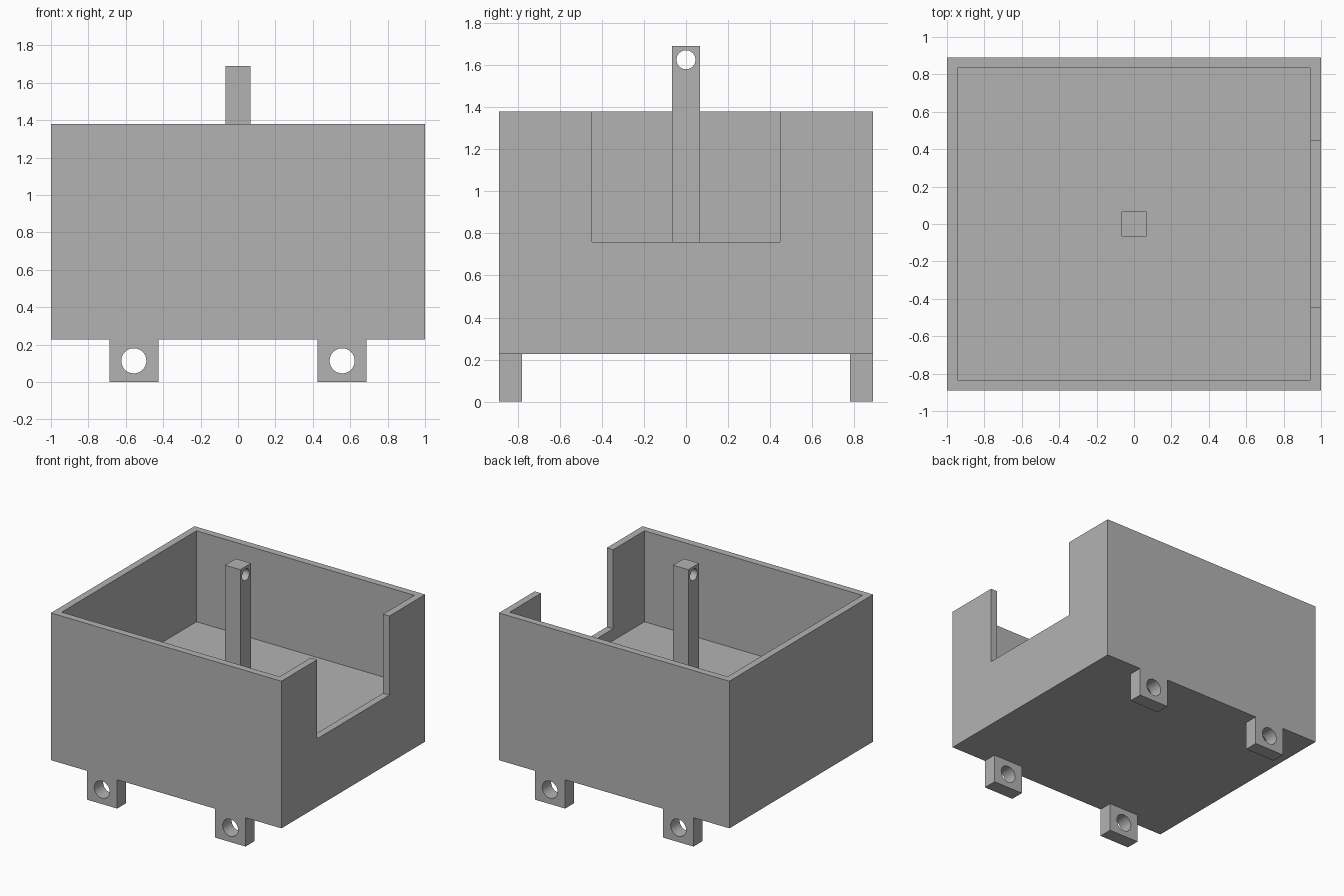
import bpy
from math import pi

if "Cube" in bpy.data.objects:
    bpy.data.objects.remove(bpy.data.objects["Cube"], do_unlink=True)

# Single material
grey = bpy.data.materials.new("plain grey")
grey.use_nodes = True
colour = (0.45, 0.45, 0.45, 1)
grey.diffuse_color = colour
grey.node_tree.nodes["Principled BSDF"].inputs["Base Color"].default_value = colour

HALF_X, HALF_Y, WALL = 1.0, 0.89, 0.055
BASE, FLOOR, SILL, RIM = 0.226, 0.667, 0.76, 1.38


def block(name, low, high):
    """Box between two opposite corners."""
    centre = [(a + b) / 2 for a, b in zip(low, high)]
    bpy.ops.mesh.primitive_cube_add(size=1, location=centre)
    ob = bpy.context.object
    ob.name = name
    ob.scale = [b - a for a, b in zip(low, high)]
    bpy.ops.object.transform_apply(location=False, rotation=False, scale=True)
    ob.data.materials.append(grey)
    return ob


def rod(radius, centre, rotation):
    """Round cutter for a drilled hole."""
    bpy.ops.mesh.primitive_cylinder_add(vertices=48, radius=radius, depth=0.4,
                                        location=centre, rotation=rotation)
    ob = bpy.context.object
    ob.data.materials.append(grey)
    return ob


def cut(ob, cutter):
    """Subtract the cutter and discard it."""
    mod = ob.modifiers.new("cut", "BOOLEAN")
    mod.operation = "DIFFERENCE"
    mod.solver = "EXACT"
    mod.object = cutter
    bpy.ops.object.select_all(action="DESELECT")
    ob.select_set(True)
    bpy.context.view_layer.objects.active = ob
    bpy.ops.object.modifier_apply(modifier=mod.name)
    bpy.data.objects.remove(cutter, do_unlink=True)


def smooth_holes(ob):
    bpy.context.view_layer.objects.active = ob
    ob.select_set(True)
    bpy.ops.object.shade_smooth_by_angle(angle=pi / 6)


# Open tray: hollow inside, with an opening in the +x wall
tray = block("tray", (-HALF_X, -HALF_Y, BASE), (HALF_X, HALF_Y, RIM))
cut(tray, block("hollow", (WALL - HALF_X, WALL - HALF_Y, FLOOR),
                (HALF_X - WALL, HALF_Y - WALL, RIM + 0.2)))
cut(tray, block("opening", (HALF_X - 0.2, -0.447, SILL),
                (HALF_X + 0.2, 0.447, RIM + 0.2)))

# Centre post drilled near the top, left to right
post = block("centre_post", (-0.067, -0.067, FLOOR), (0.067, 0.067, 1.69))
cut(post, rod(0.045, (0, 0, 1.625), (0, pi / 2, 0)))
smooth_holes(post)

# Four drilled lugs under the front and back edges
for end, sy in (("front", -1), ("back", 1)):
    for side, sx in (("left", 1), ("right", -1)):
        xs = sorted((sx * 0.425, sx * 0.688))
        ys = sorted((sy * 0.78, sy * HALF_Y))
        lug = block(f"{end}_{side}_lug", (xs[0], ys[0], 0), (xs[1], ys[1], BASE))
        cut(lug, rod(0.067, (sx * 0.557, sy * 0.835, 0.113), (pi / 2, 0, 0)))
        smooth_holes(lug)
